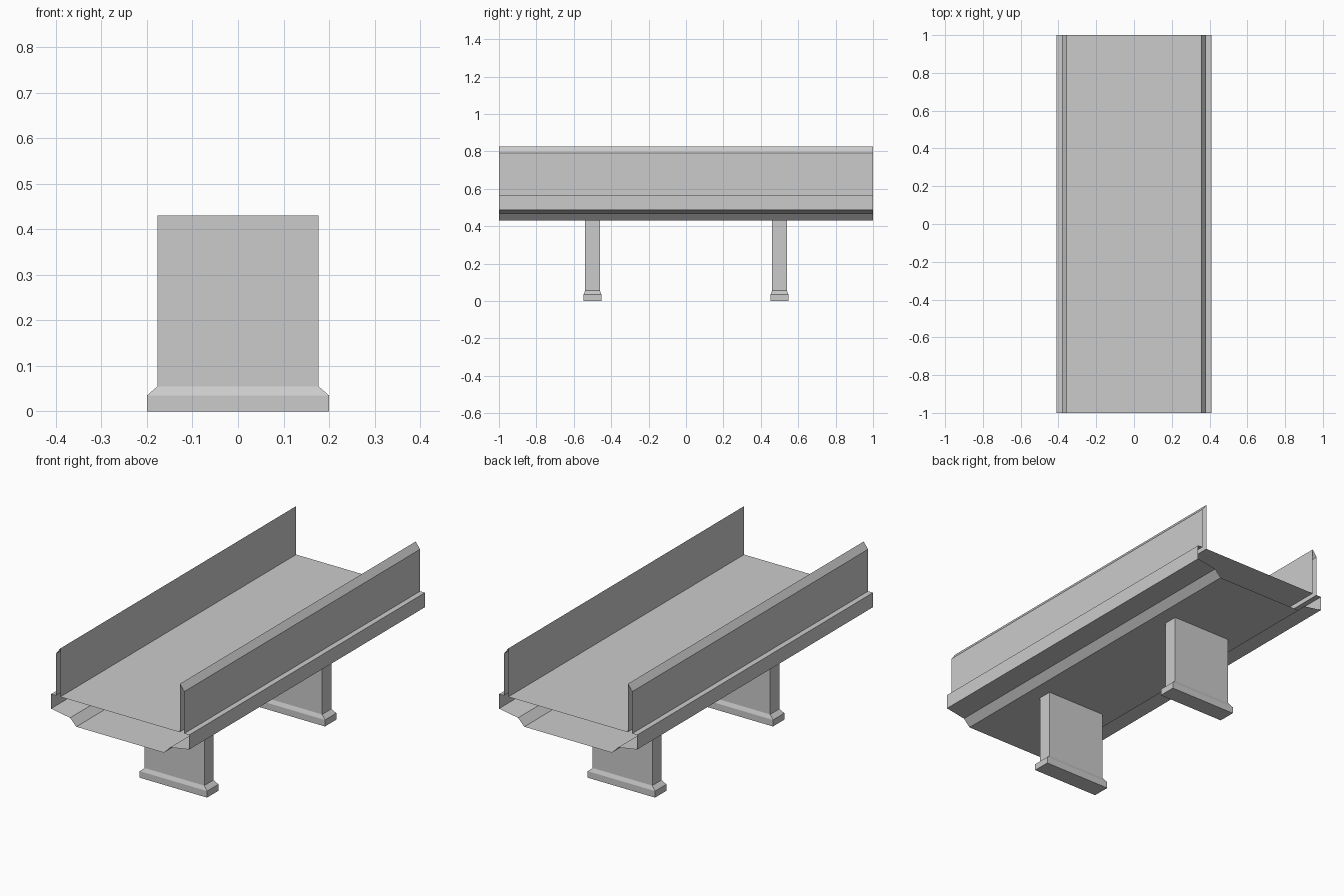
import bpy, bmesh

if "Cube" in bpy.data.objects:
    bpy.data.objects.remove(bpy.data.objects["Cube"])


def make_object(name, bm):
    bmesh.ops.recalc_face_normals(bm, faces=bm.faces)
    mesh = bpy.data.meshes.new(name)
    bm.to_mesh(mesh)
    bm.free()
    obj = bpy.data.objects.new(name, mesh)
    bpy.context.collection.objects.link(obj)
    return obj


# Bridge deck: mirrored cross-section swept along y, ends left open
half = [(0.26, 0.43), (0.297, 0.468), (0.41, 0.487), (0.41, 0.565),
        (0.381, 0.565), (0.381, 0.79), (0.355, 0.825), (0.355, 0.565)]
profile = half + [(-x, z) for x, z in reversed(half)]

bm = bmesh.new()
rings = [[bm.verts.new((x, y, z)) for x, z in profile] for y in (-1, 1)]
n = len(profile)
for i in range(n):
    j = (i + 1) % n
    bm.faces.new((rings[0][i], rings[0][j], rings[1][j], rings[1][i]))
make_object("bridge_deck", bm)


# Piers: stacked rectangles (half x, half y, z) forming plinth, chamfer, shaft
def pier(name, y):
    levels = [(0.2, 0.048, 0), (0.2, 0.048, 0.035),
              (0.177, 0.039, 0.055), (0.177, 0.039, 0.43)]
    bm = bmesh.new()
    loops = [[bm.verts.new((sx * hx, y + sy * hy, z))
              for sx, sy in ((-1, -1), (1, -1), (1, 1), (-1, 1))]
             for hx, hy, z in levels]
    for a, b in zip(loops, loops[1:]):
        for i in range(4):
            j = (i + 1) % 4
            bm.faces.new((a[i], a[j], b[j], b[i]))
    bm.faces.new(loops[0][::-1])
    make_object(name, bm)


pier("front_pier", -0.5)
pier("back_pier", 0.5)
